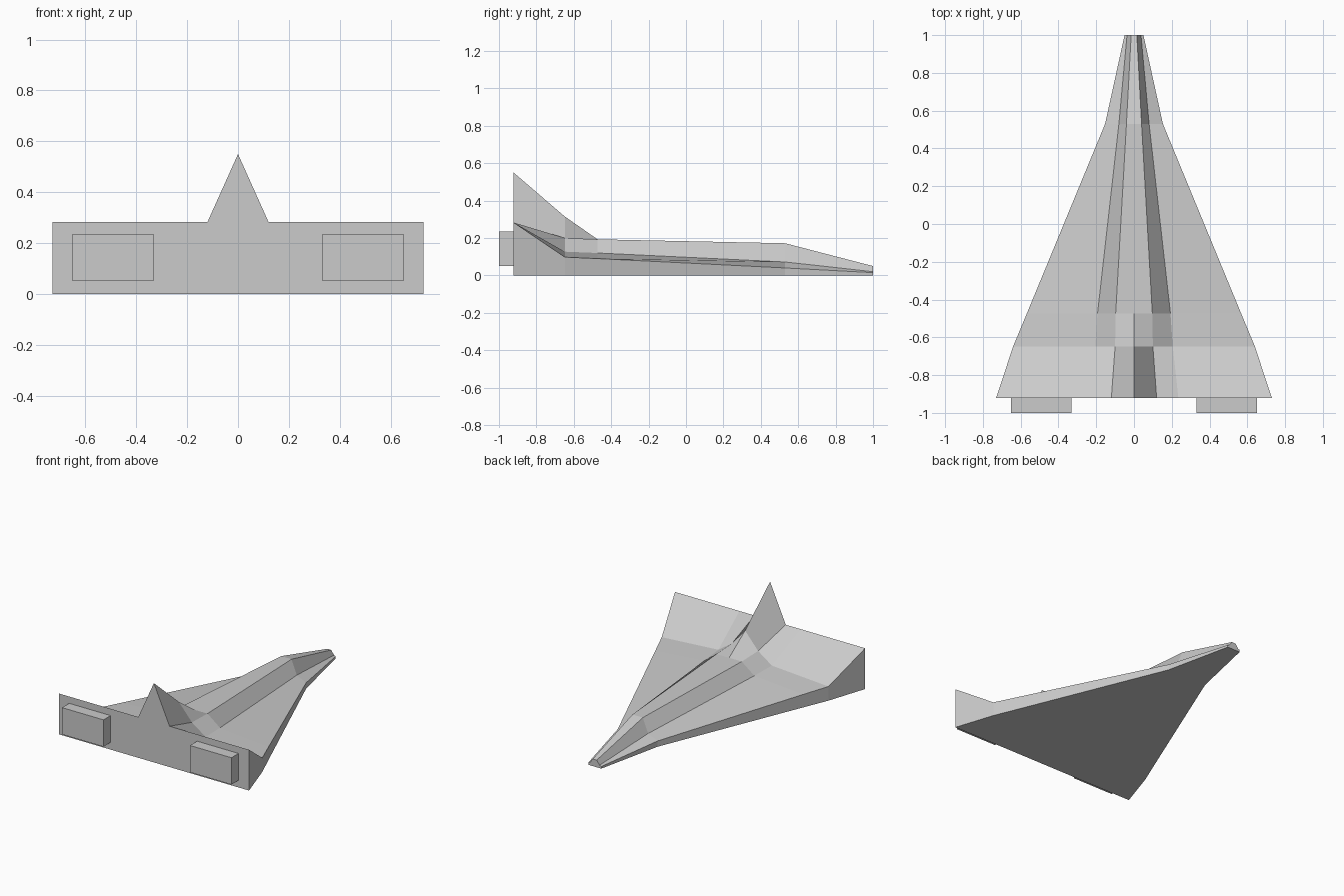
import bpy, bmesh

if "Cube" in bpy.data.objects:
    bpy.data.objects.remove(bpy.data.objects["Cube"])

# Half cross-sections along y: edge bottom, edge top, wing root, spine shoulder, ridge
stations = [
    (-0.922, [(0.73, 0), (0.73, 0.283), (0.235, 0.283), (0.12, 0.283), (0, 0.55)]),
    (-0.648, [(0.64, 0), (0.64, 0.098), (0.205, 0.127), (0.10, 0.20), (0, 0.315)]),
    (-0.473, [(0.567, 0), (0.567, 0.09), (0.193, 0.12), (0.097, 0.193), (0, 0.193)]),
    (0.53, [(0.153, 0), (0.153, 0.04), (0.08, 0.072), (0.04, 0.172), (0, 0.172)]),
    (1.0, [(0.05, 0), (0.05, 0.015), (0.037, 0.02), (0.015, 0.05), (0, 0.05)]),
]


def new_object(name, bm):
    bmesh.ops.recalc_face_normals(bm, faces=bm.faces[:])
    mesh = bpy.data.meshes.new(name)
    bm.to_mesh(mesh)
    bm.free()
    obj = bpy.data.objects.new(name, mesh)
    bpy.context.collection.objects.link(obj)
    return obj


# Delta hull with spine and tail fin, lofted through mirrored sections
bm = bmesh.new()
rings = []
for y, half in stations:
    section = half + [(-x, z) for x, z in reversed(half[:-1])]
    rings.append([bm.verts.new((x, y, z)) for x, z in section])
for a, b in zip(rings, rings[1:]):
    n = len(a)
    for i in range(n):
        j = (i + 1) % n
        bm.faces.new((a[i], a[j], b[j], b[i]))
bm.faces.new(rings[0])
bm.faces.new(rings[-1])
new_object("hull", bm)

# Rectangular engine nozzles
for side, label in ((-1, "left"), (1, "right")):
    bm = bmesh.new()
    bmesh.ops.create_cube(bm, size=1)
    for v in bm.verts:
        v.co = (side * 0.491 + v.co.x * 0.318, -0.96 + v.co.y * 0.08, 0.143 + v.co.z * 0.186)
    new_object("engine_" + label, bm)
